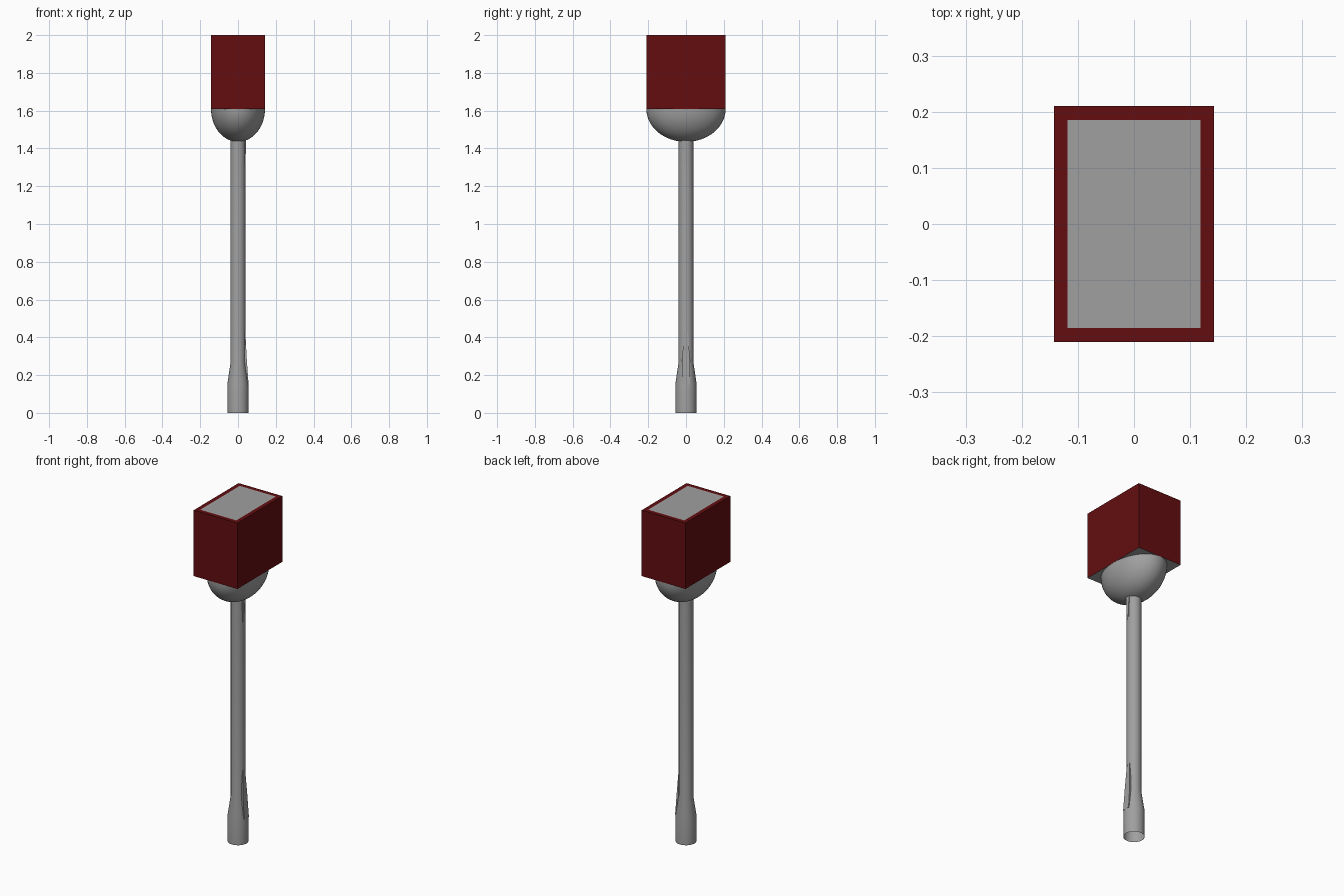
import bpy, bmesh, math

cube = bpy.data.objects.get("Cube")
if cube:
    bpy.data.objects.remove(cube, do_unlink=True)


def material(name, rgb):
    m = bpy.data.materials.new(name)
    m.use_nodes = True
    m.diffuse_color = (*rgb, 1)
    m.node_tree.nodes["Principled BSDF"].inputs["Base Color"].default_value = (*rgb, 1)
    return m


RED = material("dark red", (0.125, 0.004, 0.005))
GREY = material("grey", (0.35, 0.35, 0.35))


def finish(bm, name, mats, smooth=False):
    bmesh.ops.recalc_face_normals(bm, faces=bm.faces)
    me = bpy.data.meshes.new(name)
    bm.to_mesh(me)
    bm.free()
    ob = bpy.data.objects.new(name, me)
    bpy.context.collection.objects.link(ob)
    for m in mats:
        me.materials.append(m)
    if smooth:
        bpy.ops.object.select_all(action='DESELECT')
        ob.select_set(True)
        bpy.context.view_layer.objects.active = ob
        bpy.ops.object.shade_smooth_by_angle(angle=math.radians(40))
    return ob


def lathe(name, profile, sx=1, sy=1, steps=48):
    """Spin (radius, z) points about z, then stretch in x and y."""
    bm = bmesh.new()
    verts = [bm.verts.new((r, 0, z)) for r, z in profile]
    edges = [bm.edges.new(pair) for pair in zip(verts, verts[1:])]
    bmesh.ops.spin(bm, geom=verts + edges, cent=(0, 0, 0), axis=(0, 0, 1),
                   angle=math.tau, steps=steps)
    bmesh.ops.remove_doubles(bm, verts=bm.verts, dist=1e-5)
    bmesh.ops.scale(bm, vec=(sx, sy, 1), verts=bm.verts)
    return finish(bm, name, [GREY], smooth=True)


def rib(name, outline, y0, y1):
    """Thin fin: an (x, z, width factor) outline thickened along y."""
    bm = bmesh.new()
    mid, half = (y0 + y1) / 2, (y1 - y0) / 2
    sides = [[bm.verts.new((x, mid + s * half * w, z)) for x, z, w in outline]
             for s in (-1, 1)]
    for side in sides:
        bm.faces.new(side)
    n = len(outline)
    for i in range(n):
        j = (i + 1) % n
        bm.faces.new((sides[0][i], sides[0][j], sides[1][j], sides[1][i]))
    return finish(bm, name, [GREY])


# Red box with a framed grey panel on top and a grey underside
bm = bmesh.new()
bmesh.ops.create_cube(bm, size=1)
bmesh.ops.scale(bm, vec=(0.286, 0.42, 0.39), verts=bm.verts)
bmesh.ops.translate(bm, vec=(0, 0, 1.805), verts=bm.verts)
bm.normal_update()
top = [f for f in bm.faces if f.normal.z > 0.9]
bmesh.ops.inset_region(bm, faces=top, thickness=0.035)
for f in top + [f for f in bm.faces if f.normal.z < -0.9]:
    f.material_index = 1
finish(bm, "head_box", [RED, GREY])

# Half ellipsoid bowl under the box
arc = [math.pi / 2 * i / 16 for i in range(17)]
lathe("bowl", [(math.sin(a), 1.61 - 0.175 * math.cos(a)) for a in arc], 0.143, 0.21)

# Hollow pole with a wider foot
lathe("pole", [(0.056, 0), (0.056, 0.155), (0.039, 0.27), (0.039, 1.45)], steps=32)

# Small ribs on the left side of the pole
rib("lower_rib", [(0.02, 0.15, 1), (0.056, 0.15, 1), (0.046, 0.29, 0.9),
                  (0.039, 0.43, 0.5), (0.02, 0.43, 0.5)], -0.022, 0.022)
rib("upper_rib", [(0.02, 1.31, 0.5), (0.0395, 1.31, 0.5), (0.043, 1.45, 1),
                  (0.02, 1.45, 1)], -0.016, 0.009)
